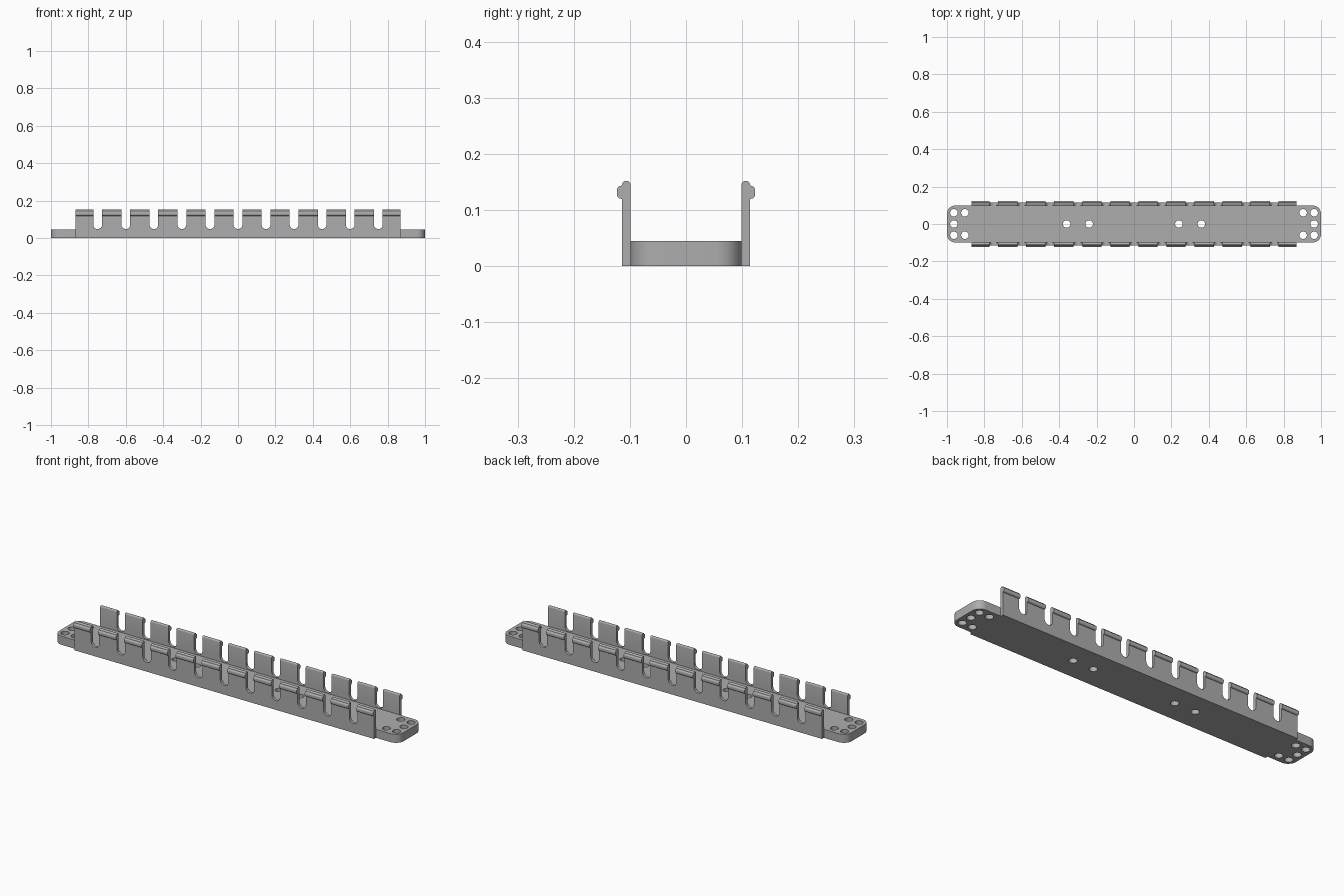
import bpy, bmesh
from math import pi, cos, sin
from mathutils import Matrix, Vector

if "Cube" in bpy.data.objects:
    bpy.data.objects.remove(bpy.data.objects["Cube"], do_unlink=True)

grey = bpy.data.materials.new("plain grey")
grey.use_nodes = True
colour = (0.42, 0.42, 0.42, 1)
grey.diffuse_color = colour
grey.node_tree.nodes["Principled BSDF"].inputs["Base Color"].default_value = colour

LENGTH, HALF_WIDTH, PLATE_TOP = 1.0, 0.099, 0.045
WALL_END, WALL_OUT, WALL_TOP = 0.87, 0.114, 0.152
SLOT_PITCH, SLOT_R, SLOT_BOTTOM = 0.15, 0.0235, 0.048


def arc(cx, cy, r, start, end, steps):
    """Points along a circular arc, angles in radians."""
    angles = [start + (end - start) * i / steps for i in range(steps + 1)]
    return [(cx + r * cos(a), cy + r * sin(a)) for a in angles]


def prism(name, outlines, to_3d, sweep):
    """Extrude one or more closed outlines along the sweep vector."""
    bm = bmesh.new()
    for outline in outlines:
        face = bm.faces.new([bm.verts.new(to_3d(u, v)) for u, v in outline])
        made = bmesh.ops.extrude_face_region(bm, geom=[face], use_keep_orig=True)
        top = [g for g in made["geom"] if isinstance(g, bmesh.types.BMVert)]
        bmesh.ops.translate(bm, verts=top, vec=Vector(sweep))
    bmesh.ops.recalc_face_normals(bm, faces=bm.faces[:])
    mesh = bpy.data.meshes.new(name)
    bm.to_mesh(mesh)
    bm.free()
    mesh.materials.append(grey)
    obj = bpy.data.objects.new(name, mesh)
    bpy.context.collection.objects.link(obj)
    return obj


def select(obj):
    bpy.ops.object.select_all(action="DESELECT")
    obj.select_set(True)
    bpy.context.view_layer.objects.active = obj


def cut(obj, cutter):
    cutter.hide_render = True
    mod = obj.modifiers.new("cut", "BOOLEAN")
    mod.operation, mod.solver, mod.object = "DIFFERENCE", "EXACT", cutter
    select(obj)
    bpy.ops.object.modifier_apply(modifier=mod.name)
    bpy.data.objects.remove(cutter, do_unlink=True)
    bpy.ops.object.shade_smooth_by_angle(angle=pi / 6)


# Base plate with rounded corners
r = 0.045
outline = []
for k, (sx, sy) in enumerate([(1, 1), (-1, 1), (-1, -1), (1, -1)]):
    outline += arc(sx * (LENGTH - r), sy * (HALF_WIDTH - r), r,
                   k * pi / 2, (k + 1) * pi / 2, 10)
plate = prism("base_plate", [outline], lambda u, v: (u, v, 0), (0, 0, PLATE_TOP))

# Screw holes: five at each end, four along the middle
centres = [(s * x, 0) for s in (-1, 1) for x in (0.963, 0.36, 0.24)]
centres += [(sx * x, sy * 0.06) for sx in (-1, 1) for sy in (-1, 1)
            for x in (0.963, 0.904)]
holes = [arc(x, y, 0.02, 0, 2 * pi, 24)[:-1] for x, y in centres]
cut(plate, prism("hole_cutter", holes, lambda u, v: (u, v, -0.05), (0, 0, 0.2)))

# Side wall profile with rounded top and an outward snap bead
tip = (WALL_OUT - HALF_WIDTH) / 2
bead_r, bead_y = 0.007, 0.116
profile = [(HALF_WIDTH, 0), (WALL_OUT, 0), (WALL_OUT, 0.119)]
profile += arc(bead_y, 0.127, bead_r, -pi / 2, 0, 5)
profile += arc(bead_y, 0.136, bead_r, 0, pi / 2, 5)
profile += arc(HALF_WIDTH + tip, WALL_TOP - tip, tip, 0, pi, 10)

# U-shaped slots between the fingers
slots = []
for i in range(-5, 6):
    x = i * SLOT_PITCH
    slots.append(arc(x, SLOT_BOTTOM + SLOT_R, SLOT_R, pi, 2 * pi, 14)
                 + [(x + SLOT_R, 0.3), (x - SLOT_R, 0.3)])

left_wall = prism("back_wall", [profile],
                  lambda u, v: (-WALL_END, u, v), (2 * WALL_END, 0, 0))
cut(left_wall, prism("slot_cutter", slots, lambda u, v: (u, 0.05, v), (0, 0.1, 0)))

# The front wall is the same part turned around
front_wall = left_wall.copy()
front_wall.data = left_wall.data.copy()
front_wall.name = "front_wall"
front_wall.data.transform(Matrix.Rotation(pi, 4, "Z"))
bpy.context.collection.objects.link(front_wall)
